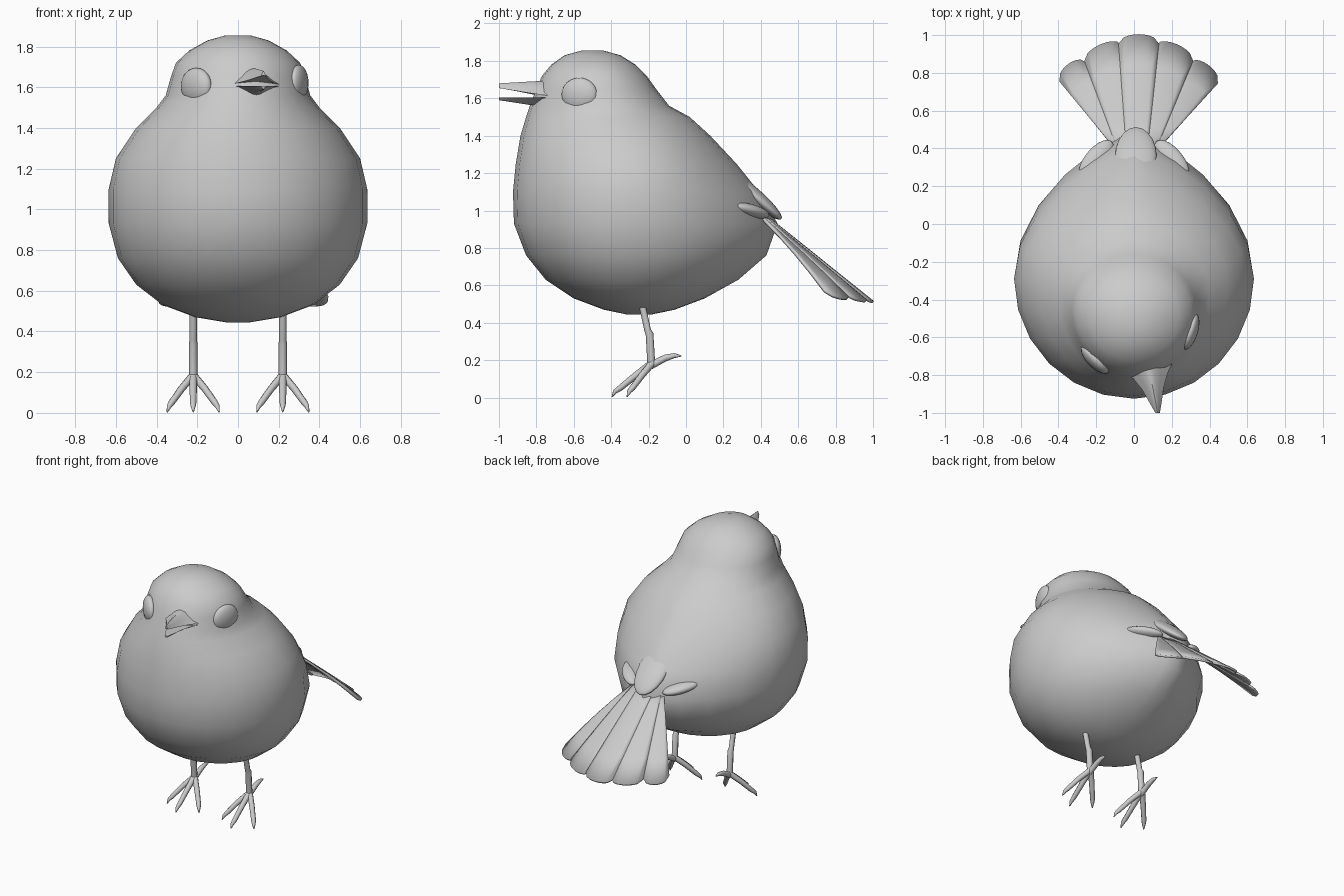
import bpy, bmesh, math
from mathutils import Vector

if "Cube" in bpy.data.objects:
    bpy.data.objects.remove(bpy.data.objects["Cube"])


def add_mesh(name, verts, faces, angle=60):
    me = bpy.data.meshes.new(name)
    me.from_pydata(verts, [], faces)
    bm = bmesh.new()
    bm.from_mesh(me)
    bmesh.ops.recalc_face_normals(bm, faces=bm.faces)
    bm.to_mesh(me)
    bm.free()
    ob = bpy.data.objects.new(name, me)
    bpy.context.collection.objects.link(ob)
    smooth(ob, angle)
    return ob


def smooth(ob, angle=60):
    bpy.ops.object.select_all(action='DESELECT')
    ob.select_set(True)
    bpy.context.view_layer.objects.active = ob
    bpy.ops.object.shade_smooth_by_angle(angle=math.radians(angle))


def loft(name, rings, angle=60):
    n = len(rings[0])
    verts = [v for r in rings for v in r]
    faces = [(i * n + j, i * n + (j + 1) % n, (i + 1) * n + (j + 1) % n, (i + 1) * n + j)
             for i in range(len(rings) - 1) for j in range(n)]
    faces += [tuple(range(n)), tuple(range(len(verts) - n, len(verts)))]
    return add_mesh(name, verts, faces, angle)


def ellipsoid(name, center, y_dir, scale):
    bpy.ops.mesh.primitive_uv_sphere_add(segments=20, ring_count=12, location=center)
    ob = bpy.context.object
    ob.name = name
    ob.rotation_euler = Vector(y_dir).to_track_quat('Y', 'Z').to_euler()
    ob.scale = scale
    smooth(ob)


def tube(name, pts):
    cu = bpy.data.curves.new(name, 'CURVE')
    cu.dimensions = '3D'
    cu.bevel_depth = 1
    cu.bevel_resolution = 2
    cu.use_fill_caps = True
    sp = cu.splines.new('POLY')
    sp.points.add(len(pts) - 1)
    for p, (x, y, z, r) in zip(sp.points, pts):
        p.co = (x, y, z, 1)
        p.radius = r
    ob = bpy.data.objects.new(name, cu)
    bpy.context.collection.objects.link(ob)
    bpy.ops.object.select_all(action='DESELECT')
    ob.select_set(True)
    bpy.context.view_layer.objects.active = ob
    bpy.ops.object.convert(target='MESH')
    smooth(bpy.context.object)


# Body and head: horizontal slices (z, front y, back y, half width, middle y, rear taper)
slices = [
    (0.445, -0.32, -0.18, 0.06, -0.25, 1.0), (0.47, -0.44, -0.06, 0.21, -0.26, 1.0),
    (0.53, -0.60, 0.10, 0.37, -0.28, 1.1), (0.63, -0.75, 0.28, 0.50, -0.29, 1.3),
    (0.76, -0.855, 0.43, 0.59, -0.29, 1.5), (0.93, -0.92, 0.49, 0.635, -0.29, 1.6),
    (1.10, -0.925, 0.39, 0.635, -0.29, 1.5), (1.25, -0.91, 0.27, 0.60, -0.30, 1.4),
    (1.40, -0.885, 0.13, 0.50, -0.33, 1.2), (1.50, -0.855, 0.02, 0.40, -0.38, 1.1),
    (1.56, -0.835, -0.09, 0.355, -0.43, 1.0), (1.65, -0.80, -0.16, 0.33, -0.46, 1.0),
    (1.72, -0.77, -0.21, 0.305, -0.47, 1.0), (1.78, -0.72, -0.27, 0.24, -0.48, 1.0),
    (1.83, -0.65, -0.35, 0.15, -0.49, 1.0), (1.855, -0.56, -0.44, 0.06, -0.50, 1.0)]
rings = []
for z, yf, yb, w, yc, p in slices:
    ring = []
    for k in range(24):
        a = 2 * math.pi * k / 24
        c, s = math.cos(a), math.sin(a)
        if s > 0:
            ring.append((w * math.copysign(abs(c) ** p, c), yc + (yb - yc) * s, z))
        else:
            ring.append((w * c, yc + (yc - yf) * s, z))
    rings.append(ring)
loft("body", rings)

# Eyes, on a head turned slightly to its left
ellipsoid("right_eye", (-0.205, -0.715, 1.605), (-0.72, -0.69, 0), (0.1, 0.045, 0.09))
ellipsoid("left_eye", (0.298, -0.57, 1.62), (0.95, -0.3, 0), (0.1, 0.04, 0.09))

# Beak halves: ridge sections tapering from the face to the tip
def beak(name, edge_z, ridge_z, tip_edge, tip_ridge):
    sections = []
    for t in (0, 0.25, 0.5, 0.75, 0.93, 1):
        cx, cy = 0.075 + 0.05 * t, -0.74 - 0.26 * t
        w = 0.13 * (1 - t) ** 1.1 * (1 - 0.25 * math.sin(math.pi * t)) + 0.012
        e = edge_z + (tip_edge - edge_z) * t
        h = ridge_z + (tip_ridge - ridge_z) * t - e
        tilt = 0.22 * (1 - t)
        sec = [(cx + w * u, cy + tilt * w * u, e + h * v)
               for u, v in ((-1, 0), (-0.6, 0.45), (-0.25, 0.88), (0, 1), (0.25, 0.88),
                            (0.6, 0.45), (1, 0), (0, 0.12))]
        sections.append(sec)
    loft(name, sections, 40)


beak("upper_beak", 1.61, 1.695, 1.655, 1.68)
beak("lower_beak", 1.605, 1.55, 1.605, 1.59)

# Tail: five fanned feathers on a drooping arched surface
def tail_z(x, y):
    return 0.97 - 0.82 * (y - 0.42) - 0.72 * (x - 0.02) ** 2


feathers = [  # base left, base right, tip left, tip right, roundness
    ((-0.12, 0.42), (-0.07, 0.38), (-0.39, 0.75), (-0.25, 0.85)),
    ((-0.09, 0.40), (-0.02, 0.38), (-0.26, 0.86), (-0.06, 0.94)),
    ((-0.04, 0.38), (0.07, 0.38), (-0.08, 0.95), (0.13, 0.95)),
    ((0.06, 0.38), (0.12, 0.40), (0.11, 0.94), (0.31, 0.86)),
    ((0.10, 0.38), (0.15, 0.42), (0.29, 0.85), (0.44, 0.74))]
for i, (bl, br, tl, tr) in enumerate(feathers):
    bl, br, tl, tr = map(Vector, (bl, br, tl, tr))
    out = ((tl + tr) - (bl + br)).normalized() * 0.05
    lift = (-0.012, -0.004, 0.004, -0.004, -0.012)[i]
    cols = 9
    grid = []
    for r in range(5):
        for c in range(cols):
            u, t = c / (cols - 1), r / 4
            rnd = math.sqrt(max(0, 1 - (2 * u - 1) ** 2))
            q = bl.lerp(br, u).lerp(tl.lerp(tr, u) + out * rnd, t)
            grid.append((q.x, q.y, tail_z(q.x, q.y) + lift + 0.012 * t * rnd))
    faces = [(r * cols + c, r * cols + c + 1, (r + 1) * cols + c + 1, (r + 1) * cols + c)
             for r in range(4) for c in range(cols - 1)]
    ob = add_mesh("tail_feather_%d" % (i + 1), grid, faces, 40)
    sol = ob.modifiers.new("thickness", 'SOLIDIFY')
    sol.thickness = 0.015
    sol.offset = 0

# Coverts over the tail root
ellipsoid("rump_covert", (0.01, 0.36, 1.085), (0, 0.3, -0.26), (0.11, 0.2, 0.04))
for side, sx in (("right", -1), ("left", 1)):
    ellipsoid(side + "_wing_tip", (sx * 0.2, 0.34, 1.0), (-sx * 0.18, 0.22, -0.06),
              (0.06, 0.13, 0.035))

    # Legs, toes and claws
    x = sx * 0.22
    tube(side + "_leg", [(x, -0.24, 0.52, 0.018), (x, -0.205, 0.36, 0.018),
                         (x, -0.195, 0.34, 0.021), (x, -0.185, 0.17, 0.021)])
    toes = {"inner": (-sx * 0.125, -0.31), "middle": (0, -0.39), "outer": (sx * 0.125, -0.31)}
    for toe, (dx, ty) in toes.items():
        dy = ty + 0.185
        tube("%s_%s_toe" % (side, toe),
             [(x, -0.18, 0.185, 0.02), (x + dx * 0.45, -0.185 + dy * 0.4, 0.12, 0.018),
              (x + dx * 0.85, -0.185 + dy * 0.82, 0.05, 0.016),
              (x + dx * 0.95, -0.185 + dy * 0.95, 0.032, 0.012),
              (x + dx * 1.02, ty - 0.005, 0.004, 0.003)])
    tube(side + "_hind_toe", [(x, -0.19, 0.17, 0.02), (x, -0.11, 0.212, 0.018),
                              (x, -0.06, 0.225, 0.013), (x, -0.025, 0.222, 0.003)])
